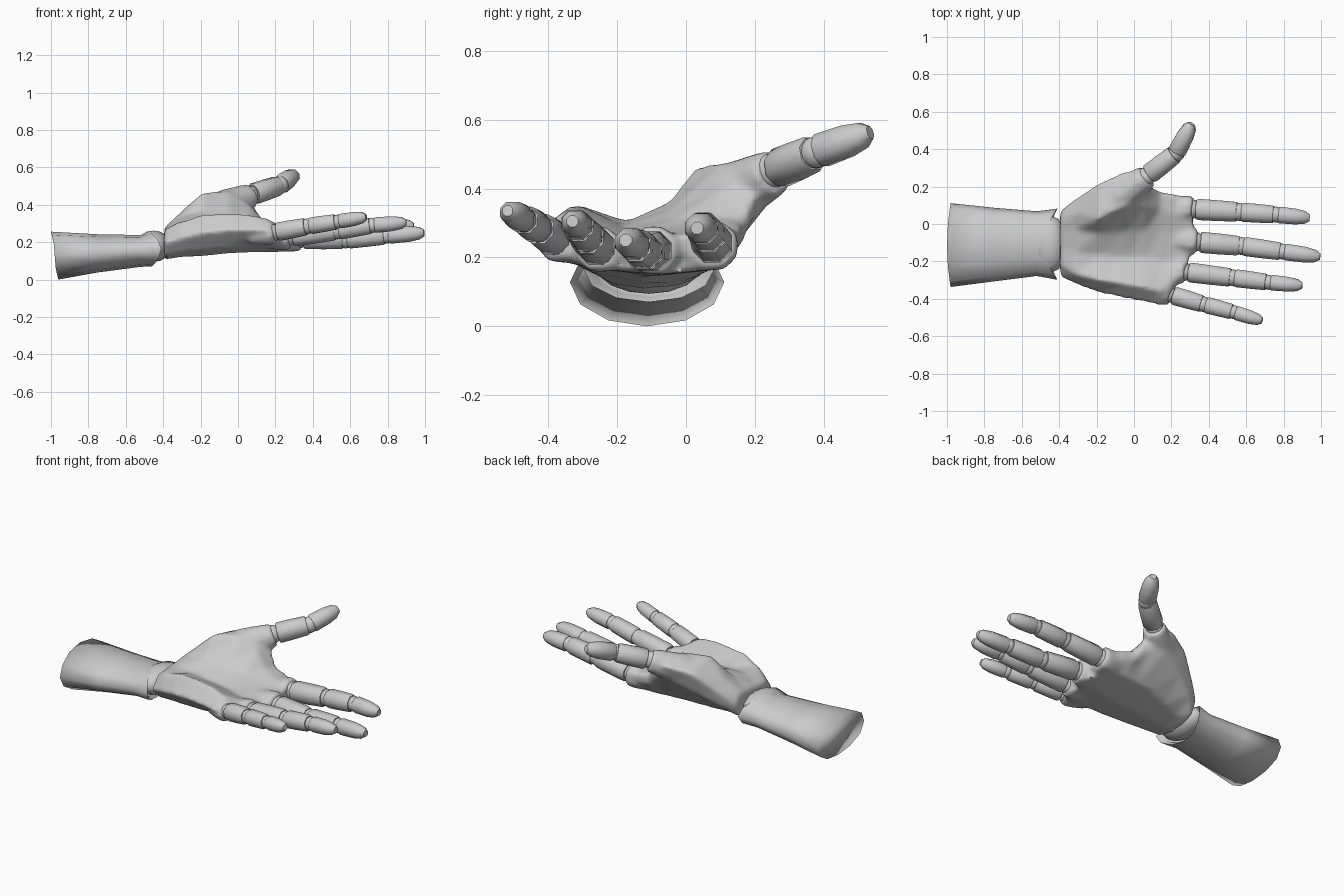
import bpy, bmesh, math
from mathutils import Vector

if "Cube" in bpy.data.objects:
    bpy.data.objects.remove(bpy.data.objects["Cube"])


def smooth(ob, angle=55):
    bpy.ops.object.select_all(action='DESELECT')
    ob.select_set(True)
    bpy.context.view_layer.objects.active = ob
    bpy.ops.object.shade_smooth_by_angle(angle=math.radians(angle))


def loft(name, rings, angle=55):
    """Skin a list of equal-length rings and cap both ends."""
    bm = bmesh.new()
    vs = [[bm.verts.new(p) for p in r] for r in rings]
    n = len(rings[0])
    for a, b in zip(vs, vs[1:]):
        for i in range(n):
            j = (i + 1) % n
            bm.faces.new((a[i], a[j], b[j], b[i]))
    bm.faces.new(vs[0])
    bm.faces.new(vs[-1])
    bmesh.ops.recalc_face_normals(bm, faces=bm.faces)
    me = bpy.data.meshes.new(name)
    bm.to_mesh(me)
    bm.free()
    ob = bpy.data.objects.new(name, me)
    bpy.context.collection.objects.link(ob)
    smooth(ob, angle)
    return ob


def tube(name, a, b, profile, n=8):
    """Round part from a to b; profile holds (fraction, radius)."""
    a, b = Vector(a), Vector(b)
    q = (b - a).to_track_quat('Z', 'Y')
    rings = []
    for t, r in profile:
        c = a.lerp(b, t)
        rings.append([c + q @ Vector((r * math.cos(k), r * math.sin(k), 0))
                      for k in (2 * math.pi * (i + .5) / n for i in range(n))])
    return loft(name, rings)


def ball(name, c, r, scale=(1, 1, 1)):
    bpy.ops.mesh.primitive_uv_sphere_add(segments=12, ring_count=8, radius=r, location=c)
    ob = bpy.context.object
    ob.name = name
    ob.scale = scale
    smooth(ob)


def oval(x_top, x_side, x_bot, cy, cz, ry, rz, n=12):
    """Forearm ring whose x differs at top, sides and bottom."""
    pts = []
    for i in range(n):
        k = 2 * math.pi * i / n
        s = math.sin(k)
        x = x_side + ((x_top if s > 0 else x_bot) - x_side) * s * s
        pts.append((x, cy + ry * math.cos(k), cz + rz * s))
    return pts


def finger(name, pts, r):
    """Jointed digit: balls at the joints and a shell between each pair."""
    pts = [Vector(p) for p in pts]
    last = len(pts) - 2
    for i, (a, b) in enumerate(zip(pts, pts[1:])):
        d = (b - a).normalized()
        ri = r * (1 - .1 * i)
        ball(f"{name}_joint_{i + 1}", a, ri * .9)
        start = a + d * (.03 if i == 0 else .012)
        if i == last:
            prof = [(0, .92), (.05, 1), (.55, .95), (.85, .76), (1, .4)]
            end = b
        else:
            prof = [(0, .92), (.06, 1.02), (.5, 1), (.94, .95), (1, .88)]
            end = b - d * .014
        tube(f"{name}_segment_{i + 1}", start, end, [(t, k * ri) for t, k in prof])


# Forearm with a notched, recessed wrist opening
loft("forearm", [
    oval(-1.0, -.98, -.96, -.113, .128, .224, .128),
    oval(-.75, -.75, -.75, -.11, .14, .197, .102),
    oval(-.52, -.52, -.52, -.105, .153, .173, .085),
    oval(-.48, -.41, -.46, -.108, .165, .19, .095),
    oval(-.49, -.43, -.48, -.108, .165, .165, .08),
    oval(-.51, -.50, -.51, -.108, .165, .14, .07)], 130)
ball("wrist_joint", (-.45, -.108, .178), .155, (.6, 1, .54))

# Palm: (y, z) sections from pinky edge over the hollow to the thumb mound and under
sections = [
    (-.395, [(-.285, .19), (-.22, .265), (-.12, .27), (-.03, .275), (.03, .275),
             (.075, .22), (.04, .14), (-.04, .11), (-.13, .105), (-.22, .12)]),
    (-.31, [(-.325, .22), (-.27, .31), (-.15, .31), (-.03, .335), (.06, .36),
            (.14, .31), (.11, .21), (0, .13), (-.13, .12), (-.25, .14)]),
    (-.19, [(-.37, .25), (-.3, .35), (-.17, .305), (-.05, .36), (.03, .465),
            (.22, .42), (.17, .28), (.04, .145), (-.12, .125), (-.28, .155)]),
    (-.05, [(-.4, .265), (-.32, .355), (-.18, .29), (-.04, .34), (.1, .475),
            (.285, .455), (.235, .35), (.08, .165), (-.12, .14), (-.3, .165)]),
    (.06, [(-.42, .265), (-.34, .35), (-.18, .275), (-.03, .31), (.1, .4),
           (.22, .425), (.205, .33), (.09, .165), (-.12, .145), (-.31, .175)]),
    (.14, [(-.44, .265), (-.36, .335), (-.2, .265), (-.03, .285), (.08, .315),
           (.17, .31), (.17, .25), (.1, .165), (-.1, .145), (-.33, .18)])]
rings = [[(x, y, z) for y, z in s] for x, s in sections]
rings.append([(.19, -.43, .25), (.2, -.36, .3), (.3, -.2, .25), (.33, -.07, .255),
              (.32, .02, .27), (.28, .145, .27), (.28, .145, .22), (.3, .09, .165),
              (.32, -.08, .15), (.24, -.3, .175)])
palm_parts = [loft("palm", rings, 80)]

# Thumb mound running up to the thumb socket
palm_parts.append(tube("thumb_base", (-.14, .1, .37), (.07, .255, .447),
                       [(0, .08), (.35, .088), (.8, .076), (1, .068)], 10))

# Four fingers, each with a knuckle growing out of the palm
digits = {
    "index": ([(.305, .08, .235), (.565, .064, .265), (.76, .05, .285), (.94, .032, .285)], .06),
    "middle": ([(.325, -.095, .22), (.575, -.118, .215), (.795, -.148, .235), (.995, -.175, .25)], .06),
    "ring": ([(.265, -.255, .225), (.53, -.288, .26), (.72, -.312, .29), (.9, -.33, .305)], .056),
    "pinky": ([(.185, -.375, .25), (.375, -.43, .285), (.535, -.472, .31), (.685, -.518, .335)], .052)}
for name, (pts, r) in digits.items():
    p, q = Vector(pts[0]), Vector(pts[1])
    d = (q - p).normalized()
    palm_parts.append(tube(name + "_knuckle", p - d * .13, p + d * .012,
                           [(0, r * .8), (.5, r * 1.15), (.8, r * 1.28), (1, r * 1.22)]))
    finger(name + "_finger", pts, r)

# Thumb
finger("thumb", [(.06, .25, .45), (.225, .378, .505), (.308, .535, .563)], .058)

# Blend palm, thumb mound and knuckles into one soft body
bpy.ops.object.select_all(action='DESELECT')
for ob in palm_parts:
    ob.select_set(True)
palm = palm_parts[0]
bpy.context.view_layer.objects.active = palm
bpy.ops.object.join()
palm.modifiers.clear()
m = palm.modifiers.new("blend", 'REMESH')
m.mode = 'VOXEL'
m.voxel_size = .012
m.use_smooth_shade = True
s = palm.modifiers.new("soften", 'SMOOTH')
s.factor = .5
s.iterations = 14
for name in ("blend", "soften"):
    bpy.ops.object.modifier_apply(modifier=name)
